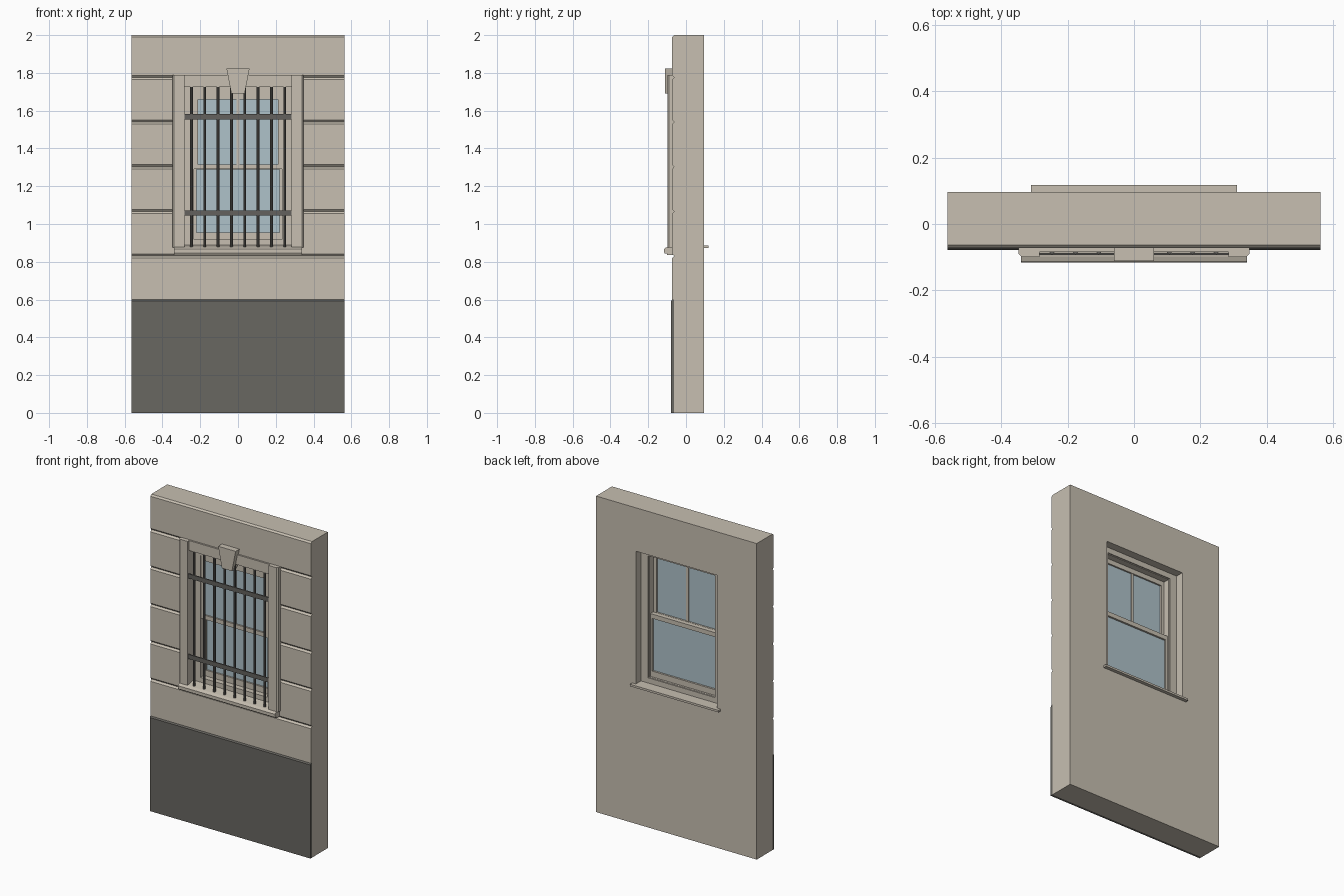
import bpy, bmesh, math

if "Cube" in bpy.data.objects:
    bpy.data.objects.remove(bpy.data.objects["Cube"])


def material(name, rgb):
    m = bpy.data.materials.new(name)
    m.diffuse_color = (*rgb, 1)
    m.use_nodes = True
    m.node_tree.nodes["Principled BSDF"].inputs["Base Color"].default_value = m.diffuse_color
    return m


STONE = material("limestone", (0.57, 0.52, 0.44))
DARK = material("dark_plinth_stone", (0.14, 0.135, 0.12))
IRON = material("iron", (0.125, 0.12, 0.11))
GLASS = material("pale_blue_glass", (0.43, 0.54, 0.59))


def finish(bm, name, mat):
    bmesh.ops.recalc_face_normals(bm, faces=bm.faces)
    me = bpy.data.meshes.new(name)
    bm.to_mesh(me)
    bm.free()
    me.materials.append(mat)
    ob = bpy.data.objects.new(name, me)
    bpy.context.collection.objects.link(ob)
    return ob


def prism(name, pts, lo, hi, axis, mat):
    """Extrude a 2D outline along an axis: 'x' takes (y,z), 'y' (x,z), 'z' (x,y)."""
    place = {'x': lambda p, t: (t, p[0], p[1]),
             'y': lambda p, t: (p[0], t, p[1]),
             'z': lambda p, t: (p[0], p[1], t)}[axis]
    bm = bmesh.new()
    rings = [[bm.verts.new(place(p, t)) for p in pts] for t in (lo, hi)]
    n = len(pts)
    for r in rings:
        bm.faces.new(r)
    for i in range(n):
        j = (i + 1) % n
        bm.faces.new((rings[0][i], rings[0][j], rings[1][j], rings[1][i]))
    return finish(bm, name, mat)


def box(name, x0, x1, y0, y1, z0, z1, mat):
    return prism(name, [(x0, y0), (x1, y0), (x1, y1), (x0, y1)], z0, z1, 'z', mat)


def frame(name, w, z0, z1, stile, bottom, top, y0, y1, mat=STONE):
    """Rectangular frame made of two stiles and two rails."""
    for s, side in ((-1, "left"), (1, "right")):
        a, b = sorted((s * w, s * (w - stile)))
        box(f"{name}_{side}_stile", a, b, y0, y1, z0, z1, mat)
    i = w - stile
    box(name + "_bottom_rail", -i, i, y0, y1, z0, z0 + bottom, mat)
    box(name + "_top_rail", -i, i, y0, y1, z1 - top, z1, mat)


W = 0.5625
BACK, FACE, CORE = 0.096, -0.073, -0.063
OW, OZ0, OZ1 = 0.284, 0.88, 1.725     # window opening

# Wall: side profile with V grooves between the courses, extruded across
prof = [(BACK, 0), (CORE, 0), (CORE, 0.6), (FACE, 0.6)]
for k in range(5):
    z = 0.83 + k * 0.2365
    prof += [(FACE, z - 0.011), (CORE, z), (FACE, z + 0.011)]
prof += [(FACE, 1.99), (CORE, 2.0), (BACK, 2.0)]
wall = prism("wall", prof, -W, W, 'x', STONE)
cutter = box("opening_cutter", -OW, OW, -0.3, 0.3, OZ0, OZ1, STONE)
cutter.hide_render = True
cutter.hide_viewport = True
mod = wall.modifiers.new("opening", 'BOOLEAN')
mod.operation = 'DIFFERENCE'
mod.solver = 'EXACT'
mod.object = cutter

# Dark base course with a chamfered top
prism("plinth", [(CORE, 0), (-0.079, 0), (-0.079, 0.592), (-0.071, 0.603), (CORE, 0.603)],
      -W, W, 'x', DARK)

# Stone surround: chamfered jambs, recessed lintel
for s, side in ((-1, "left"), (1, "right")):
    prism(side + "_jamb", [(s * OW, -0.06), (s * 0.348, -0.06), (s * 0.348, -0.09),
                           (s * 0.338, -0.099), (s * OW, -0.099)], 0.875, 1.788, 'z', STONE)
box("lintel", -OW, OW, -0.084, -0.06, OZ1, 1.788, STONE)

# Keystone
prism("keystone", [(-0.035, 1.69), (0.035, 1.69), (0.061, 1.822), (-0.061, 1.822)],
      -0.111, -0.06, 'y', STONE)

# Outer sill with a projecting rounded lip, running back to the frame
prism("outer_sill", [(-0.06, 0.837), (-0.101, 0.837), (-0.101, 0.844), (-0.112, 0.844),
                     (-0.116, 0.85), (-0.116, 0.867), (-0.111, 0.873), (-0.1, 0.877),
                     (-0.06, 0.881)], -0.34, 0.34, 'x', STONE)
prism("sill_slope", [(-0.1, 0.87), (-0.1, 0.877), (-0.03, 0.89), (-0.03, 0.87)],
      -OW, OW, 'x', STONE)

# Inner window board
box("inner_board_nose", -0.31, 0.31, 0.09, 0.118, 0.872, 0.885, STONE)
box("inner_board", -OW, OW, 0.03, 0.1, 0.872, 0.885, STONE)

# Window casing and stops
frame("casing", OW, OZ0, OZ1, 0.05, 0.038, 0.035, -0.04, 0.045)
frame("inner_stop", 0.236, 0.915, 1.692, 0.006, 0.005, 0.006, 0.025, 0.038)

# Sliding sashes: upper one outside, lower one inside
frame("upper_sash", 0.235, 1.29, 1.692, 0.022, 0.026, 0.032, -0.034, -0.008)
box("upper_glazing_bar", -0.008, 0.008, -0.03, -0.012, 1.31, 1.665, STONE)
box("upper_glass", -0.216, 0.216, -0.024, -0.018, 1.31, 1.665, GLASS)
frame("lower_sash", 0.235, 0.915, 1.316, 0.014, 0.04, 0.028, -0.006, 0.022)
box("lower_glass", -0.224, 0.224, 0.004, 0.01, 0.95, 1.295, GLASS)

# Iron grille: round uprights and two flat cross bars
for i in range(8):
    x = -0.247 + i * 0.0706
    ring = [(x + 0.0075 * math.cos(a * math.pi / 4), -0.084 + 0.0075 * math.sin(a * math.pi / 4))
            for a in range(8)]
    prism(f"grille_upright_{i + 1}", ring, 0.878, OZ1, 'z', IRON)
for name, z in (("lower", 1.058), ("upper", 1.568)):
    box(name + "_cross_bar", -OW, OW, -0.094, -0.087, z - 0.014, z + 0.014, IRON)
